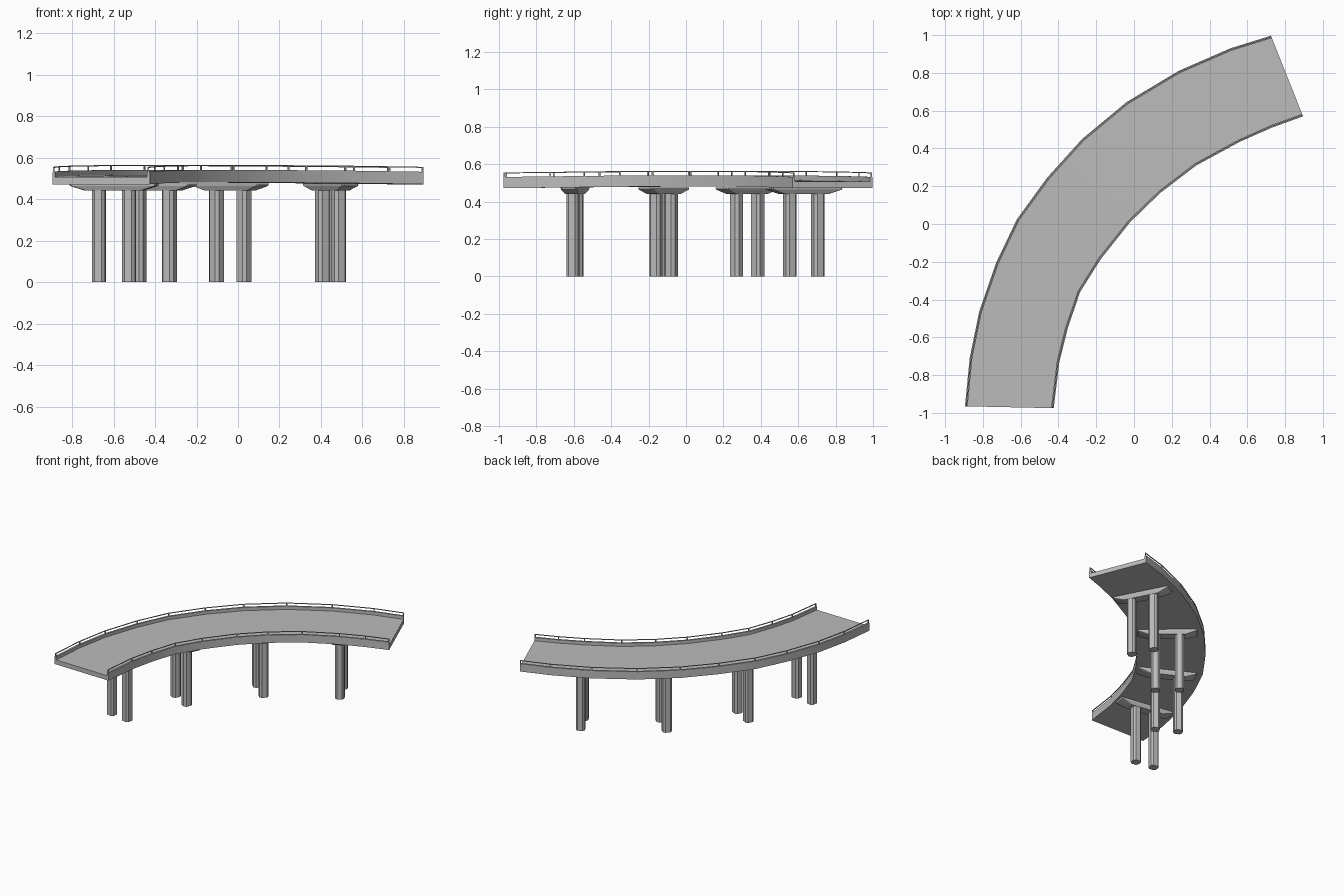
import bpy
import bmesh
import math
from mathutils import Vector

cube = bpy.data.objects.get("Cube")
if cube:
    bpy.data.objects.remove(cube, do_unlink=True)

concrete = bpy.data.materials.new("concrete grey")
concrete.use_nodes = True
grey = (0.5, 0.5, 0.5, 1)
concrete.diffuse_color = grey
concrete.node_tree.nodes["Principled BSDF"].inputs["Base Color"].default_value = grey

# Plan of the curved road: outer and inner edge at each station
OUTER = [(-.895, -.965), (-.87, -.71), (-.82, -.465), (-.73, -.205), (-.62, .025), (-.46, .245),
         (-.275, .45), (-.04, .645), (.235, .81), (.51, .93), (.725, .997)]
INNER = [(-.425, -.975), (-.395, -.73), (-.35, -.55), (-.285, -.36), (-.175, -.185), (-.02, .01),
         (.14, .165), (.33, .31), (.56, .435), (.73, .51), (.895, .57)]
LAST = len(OUTER) - 1
CURB = 0.014


def make_object(name, bm, smooth=False):
    bmesh.ops.recalc_face_normals(bm, faces=bm.faces)
    mesh = bpy.data.meshes.new(name)
    bm.to_mesh(mesh)
    bm.free()
    mesh.materials.append(concrete)
    obj = bpy.data.objects.new(name, mesh)
    bpy.context.collection.objects.link(obj)
    if smooth:
        bpy.ops.object.select_all(action='DESELECT')
        obj.select_set(True)
        bpy.context.view_layer.objects.active = obj
        bpy.ops.object.shade_smooth_by_angle(angle=math.radians(30))
    return obj


def road_point(i, side, inset, height):
    """Point at a station, inset from one edge; the road is slightly arched."""
    a, b = Vector(OUTER[i]), Vector(INNER[i])
    if side == "inner":
        a, b = b, a
    p = a + (b - a).normalized() * inset
    arch = 0.472 + 0.009 * math.sin(math.pi * i / LAST)
    return Vector((p.x, p.y, arch + height))


def loft(bm, rings):
    """Skin a row of equal closed rings and cap both ends."""
    rows = [[bm.verts.new(p) for p in ring] for ring in rings]
    n = len(rows[0])
    for r, s in zip(rows, rows[1:]):
        for k in range(n):
            bm.faces.new((r[k], r[(k + 1) % n], s[(k + 1) % n], s[k]))
    bm.faces.new(rows[0])
    bm.faces.new(rows[-1])


def sweep(name, section, smooth=False):
    bm = bmesh.new()
    loft(bm, [[road_point(i, *p) for p in section] for i in range(LAST + 1)])
    return make_object(name, bm, smooth)


def edge_section(side, start, end, low, high):
    return [(side, start, low), (side, end, low), (side, end, high), (side, start, high)]


# Road slab
sweep("road_deck", [("outer", 0, 0), ("inner", 0, 0), ("inner", 0, .035), ("outer", 0, .035)], True)

# Curbs, handrails and posts on both edges
for side in ("outer", "inner"):
    sweep(side + "_curb", edge_section(side, 0, CURB, .034, .06), True)
    sweep(side + "_handrail", edge_section(side, .004, .010, .079, .084))
    bm = bmesh.new()
    for i in range(LAST + 1):
        j = min(i, LAST - 1)
        along = (road_point(j + 1, side, 0, 0) - road_point(j, side, 0, 0)).normalized() * .004
        along.z = 0
        shift = along if i < LAST else -along
        corners = [(.004, -1), (.010, -1), (.010, 1), (.004, 1)]
        loft(bm, [[road_point(i, side, inset, h) + shift + along * s for inset, s in corners]
                  for h in (.058, .081)])
    make_object(side + "_rail_posts", bm)


def ring(centre, across, length, width, chamfer, z):
    """Chamfered rectangle laid along the direction across the road."""
    side = Vector((-across.y, across.x))
    x, y = length / 2, width / 2
    c = chamfer
    outline = [(x, c - y), (x, y - c), (x - c, y), (c - x, y),
               (-x, y - c), (-x, c - y), (c - x, -y), (x - c, -y)]
    return [(*(centre + across * u + side * v), z) for u, v in outline]


# Piers: two columns under a tapered cap
PIERS = [((-.67, -.582), (-.525, -.605)), ((-.478, -.08), (-.33, -.158)),
         ((-.103, .383), (.028, .27)), ((.408, .705), (.485, .555))]
for number, feet in enumerate(PIERS, 1):
    a, b = map(Vector, feet)
    across = (b - a).normalized()
    for tag, foot in (("outer", a), ("inner", b)):
        bm = bmesh.new()
        loft(bm, [ring(foot, across, .064, .064, .014, z) for z in (0, .445)])
        make_object(f"pier_{number}_{tag}_column", bm)
    bm = bmesh.new()
    loft(bm, [ring((a + b) / 2, across, length, width, .008, z)
              for length, width, z in ((.28, .068, .442), (.42, .088, .464), (.43, .09, .476))])
    make_object(f"pier_{number}_cap", bm)
